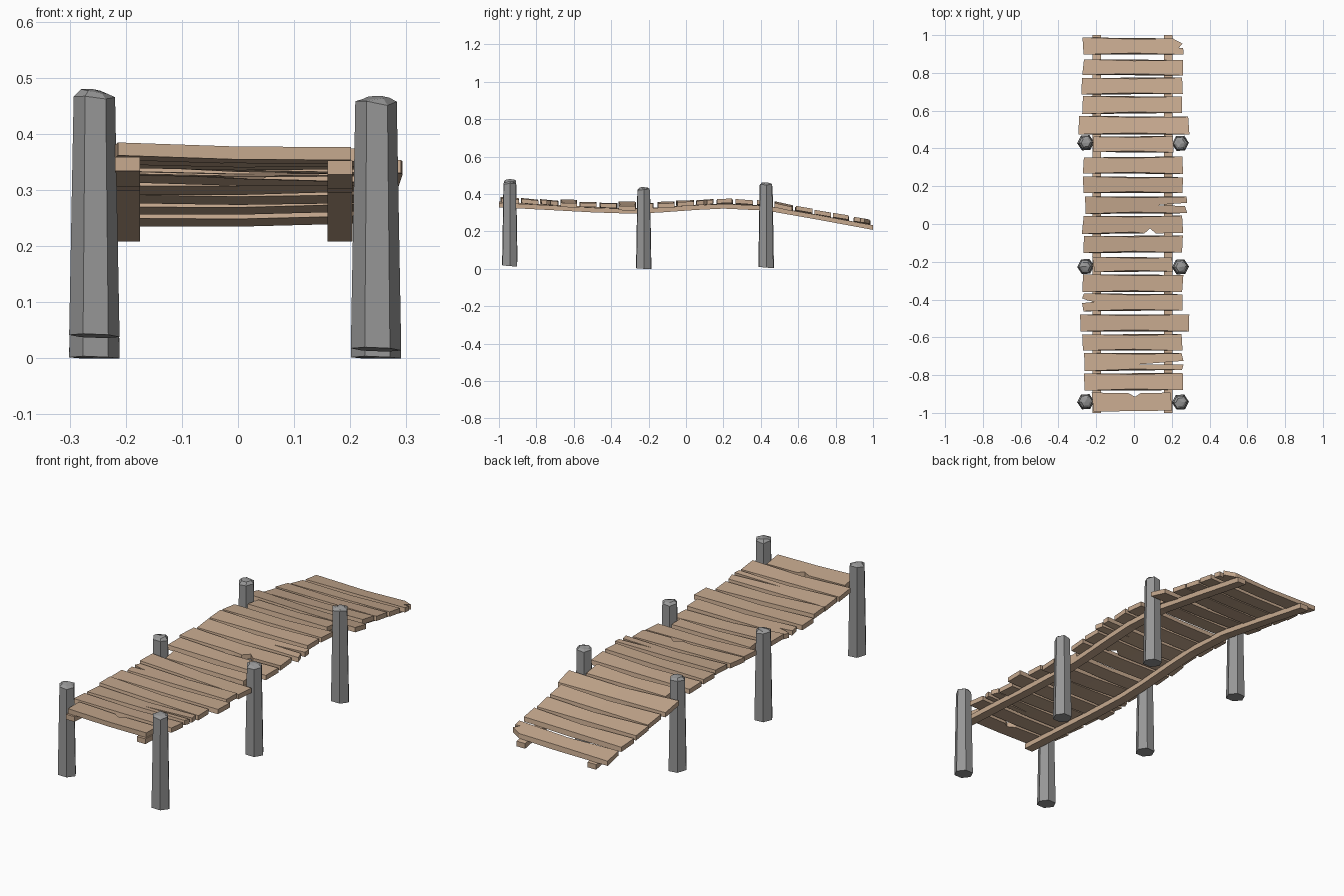
import bpy, bmesh, math, random
from mathutils import Vector

if "Cube" in bpy.data.objects:
    bpy.data.objects.remove(bpy.data.objects["Cube"])

random.seed(4)


def material(name, rgb):
    m = bpy.data.materials.new(name)
    m.diffuse_color = (*rgb, 1)
    m.use_nodes = True
    m.node_tree.nodes["Principled BSDF"].inputs["Base Color"].default_value = m.diffuse_color
    return m


TAN = material("tan wood", (0.57, 0.40, 0.275))
GREY = material("weathered grey", (0.31, 0.31, 0.31))


def finish(bm, name, mat):
    bmesh.ops.recalc_face_normals(bm, faces=bm.faces)
    me = bpy.data.meshes.new(name)
    bm.to_mesh(me)
    bm.free()
    me.materials.append(mat)
    ob = bpy.data.objects.new(name, me)
    bpy.context.collection.objects.link(ob)
    return ob


# Underside height of the beams along the bridge: (y, z)
PATH = [(-1, .331), (-.75, .318), (-.5, .304), (-.3, .297), (-.15, .302),
        (.05, .316), (.2, .323), (.43, .312), (.7, .264), (1, .208)]
BEAM_H = 0.025


def beam_z(y):
    for (a, za), (b, zb) in zip(PATH, PATH[1:]):
        if y <= b:
            return za + (zb - za) * (y - a) / (b - a)
    return PATH[-1][1]


# Two long beams that follow the path
def beam(name, x, lift):
    bm = bmesh.new()
    w = 0.0225
    prev = None
    for y, z in PATH:
        z += lift * (1 - y) / 2
        ring = [bm.verts.new(p) for p in ((x - w, y, z), (x + w, y, z),
                (x + w, y, z + BEAM_H), (x - w, y, z + BEAM_H))]
        if prev:
            for i in range(4):
                j = (i + 1) % 4
                bm.faces.new((prev[i], prev[j], ring[j], ring[i]))
        else:
            bm.faces.new(ring)
        prev = ring
    bm.faces.new(prev)
    finish(bm, name, TAN)


beam("left_beam", -0.197, 0.003)
beam("right_beam", 0.182, -0.003)


# Deck plank: outline with optional damage, extruded, creased at the middle
def plank(name, x0, x1, y0, y1, damage):
    r = lambda s: random.uniform(-s, s)
    ym = (y0 + y1) / 2
    t = 0.023
    front, right, back, left = [], [], [], []
    if damage == "front notch":
        front = [(.055, y0), (.085, y0 + .027), (.115, y0)]
    if damage == "back notch":
        back = [(.035, y1), (.005, y1 - .02), (-.03, y1)]
    if damage == "right split":
        right = [(x1 - .02, ym - .005), (.11, ym), (x1 - .01, ym + .012)]
    if damage == "long right split":
        right = [(x1, ym - .014), (.02, ym - .013), (x1, ym + .006)]
    if damage == "left split":
        left = [(x0, ym + .022), (x0 + .03, ym + .01), (-.21, ym + .003),
                (x0, ym - .004)]
    if damage == "broken corner":
        right = [(x1 - .005, ym - .01), (x1 - .03, ym - .012), (x1 - .008, ym + .012)]
    cut = .06 if damage == "broken corner" else abs(r(.012))
    pts = [(x0 + abs(r(.015)), y0 + r(.004))] + front + [(x1 - abs(r(.008)), y0 + r(.004))]
    pts += right + [(x1 - cut, y1 + r(.003))] + back + [(x0 + abs(r(.012)), y1 + r(.003))] + left
    bm = bmesh.new()
    face = bm.faces.new([bm.verts.new((x, y, 0)) for x, y in pts])
    ext = bmesh.ops.extrude_face_region(bm, geom=[face])
    for v in ext["geom"]:
        if isinstance(v, bmesh.types.BMVert):
            v.co.z = t
    bmesh.ops.bisect_plane(bm, geom=bm.verts[:] + bm.edges[:] + bm.faces[:],
                           plane_co=(0, 0, 0), plane_no=(1, 0, 0))
    slope = (beam_z(min(y1, 1)) - beam_z(max(y0, -1))) / (y1 - y0) + r(.05)
    roll = -.025 + r(.02) if ym < 0 else r(.018)
    base = beam_z(ym) + BEAM_H
    for v in bm.verts:
        if abs(v.co.x) < .004 and v.co.z > .01 and damage != "back notch":
            v.co.y += .008 if v.co.y < ym else -.006
        dy = v.co.y - ym
        v.co.z += base + slope * dy + roll * v.co.x + .004 * (abs(v.co.x) / .27 - .6)
    bmesh.ops.triangulate(bm, faces=[f for f in bm.faces if len(f.verts) > 4])
    finish(bm, name, TAN)


PLANKS = [
    (-.275, .265, .90, .985, "broken corner"), (-.275, .265, .79, .87, ""),
    (-.285, .262, .685, .773, ""), (-.275, .262, .585, .675, ""),
    (-.295, .295, .475, .57, ""), (-.222, .21, .38, .463, ""),
    (-.275, .262, .265, .355, ""), (-.275, .262, .165, .25, ""),
    (-.27, .29, .055, .145, "right split"), (-.278, .262, -.05, .045, "front notch"),
    (-.275, .262, -.15, -.06, ""), (-.222, .21, -.255, -.175, ""),
    (-.28, .262, -.36, -.268, ""), (-.275, .262, -.46, -.37, "left split"),
    (-.295, .295, -.57, -.478, ""), (-.275, .262, -.672, -.585, ""),
    (-.275, .262, -.776, -.685, "long right split"), (-.275, .262, -.88, -.79, ""),
    (-.225, .206, -.99, -.895, "back notch")]
for i, p in enumerate(PLANKS):
    plank(f"plank_{i + 1}", *p)


# Hexagonal tapered posts with roughly chipped tops
def post(name, x, y, zb, zt):
    bm = bmesh.new()
    prev = None
    for k, (z, rad) in enumerate(((zb, .045), (zt - .012, .037), (zt - .003, .024))):
        ring = []
        for i in range(6):
            a = math.tau * i / 6 + .06
            jz = random.uniform(-.006, .004) if k else .004 * math.cos(a + 2)
            jz = max(jz, -z)
            ring.append(bm.verts.new((x + rad * math.cos(a), y + rad * math.sin(a), z + jz)))
        if prev:
            for i in range(6):
                j = (i + 1) % 6
                bm.faces.new((prev[i], prev[j], ring[j], ring[i]))
        else:
            bm.faces.new(ring)
        prev = ring
    tip = bm.verts.new((x + random.uniform(-.01, .01), y, zt))
    for i in range(6):
        bm.faces.new((prev[i], prev[(i + 1) % 6], tip))
    finish(bm, name, GREY)


post("front_left_post", -.256, -.941, .04, .48)
post("front_right_post", .246, -.943, .016, .468)
post("middle_left_post", -.256, -.225, 0, .435)
post("middle_right_post", .246, -.227, 0, .437)
post("back_left_post", -.256, .43, .008, .455)
post("back_right_post", .246, .427, .008, .462)
